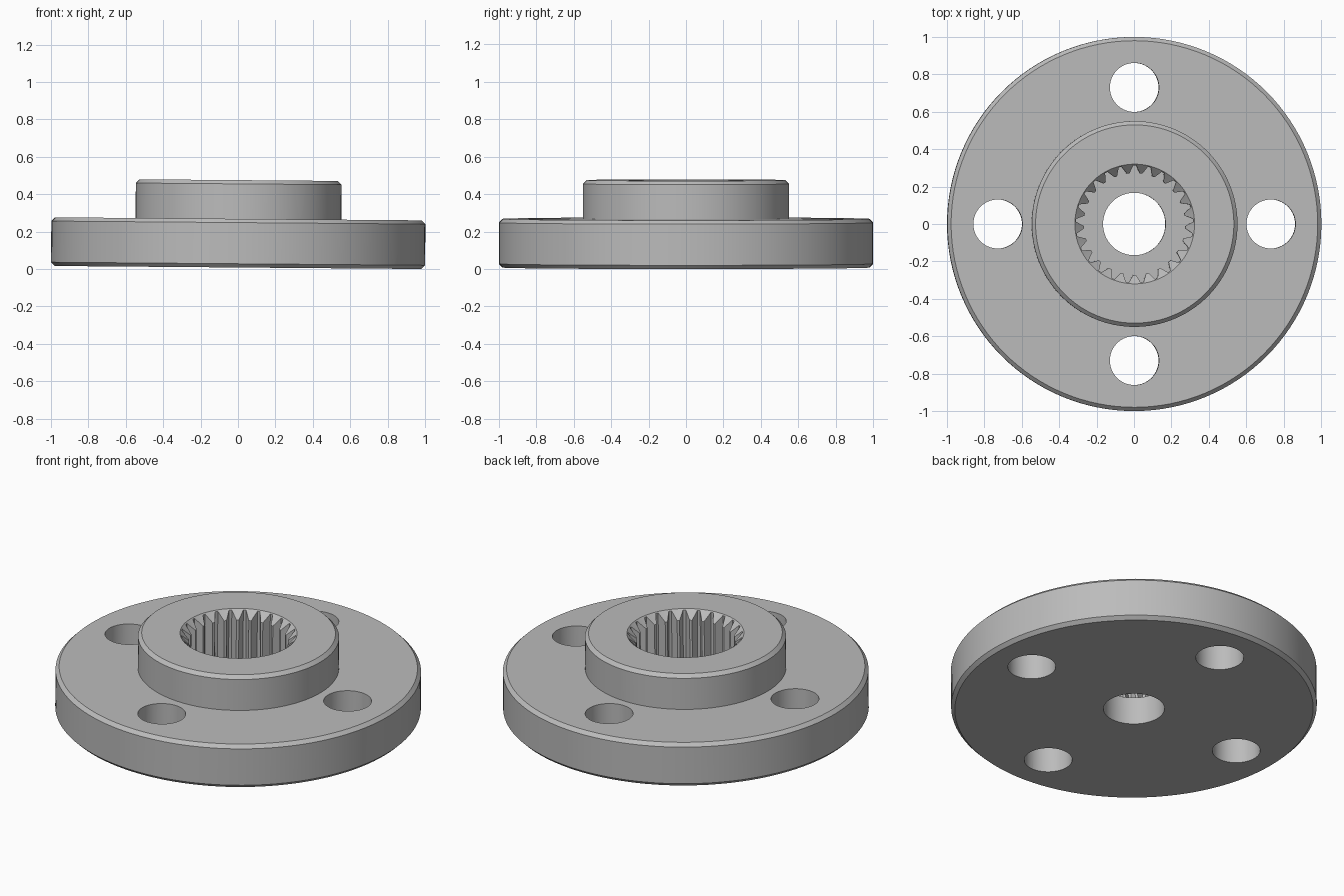
import bpy, bmesh
from math import cos, sin, tau, radians

if "Cube" in bpy.data.objects:
    bpy.data.objects.remove(bpy.data.objects["Cube"], do_unlink=True)

SEGMENTS, TEETH = 128, 25
FLANGE, HUB, FLOOR, CHAMFER = 0.26, 0.467, 0.165, 0.02

# Plain metal
metal = bpy.data.materials.new("grey metal")
metal.use_nodes = True
grey = (0.5, 0.5, 0.5, 1)
metal.diffuse_color = grey
metal.node_tree.nodes["Principled BSDF"].inputs["Base Color"].default_value = grey


def stack(name, rings):
    """Closed solid skinned through rings of points, capped at both ends."""
    bm = bmesh.new()
    loops = [[bm.verts.new(p) for p in ring] for ring in rings]
    for low, high in zip(loops, loops[1:]):
        for i in range(len(low)):
            j = (i + 1) % len(low)
            bm.faces.new((low[i], low[j], high[j], high[i]))
    bm.faces.new(loops[0][::-1])
    bm.faces.new(loops[-1])
    mesh = bpy.data.meshes.new(name)
    bm.to_mesh(mesh)
    bm.free()
    mesh.materials.append(metal)
    obj = bpy.data.objects.new(name, mesh)
    bpy.context.collection.objects.link(obj)
    return obj


def circle(r, z, cx=0, cy=0, n=SEGMENTS):
    return [(cx + r * cos(tau * i / n), cy + r * sin(tau * i / n), z) for i in range(n)]


def spline_ring(z, tip=0.272, root=0.314):
    """Toothed outline with narrow flats at tips and roots."""
    points = []
    for k in range(TEETH):
        for offset, r in ((-0.1, tip), (0.1, tip), (0.4, root), (0.6, root)):
            a = tau * (k + offset) / TEETH - tau / 4
            points.append((r * cos(a), r * sin(a), z))
    return points


# Flange and hub turned as one piece with chamfered rims
profile = [(1 - CHAMFER, 0), (1, CHAMFER), (1, FLANGE - CHAMFER), (1 - CHAMFER, FLANGE),
           (0.55, FLANGE), (0.55, HUB - CHAMFER), (0.55 - CHAMFER, HUB)]
disc = stack("splined_flange", [circle(r, z) for r, z in profile])

# Cutters: centre bore, toothed socket, socket chamfer and bolt holes
cutters = [
    stack("bore_cutter", [circle(0.167, -0.1), circle(0.167, FLOOR + 0.05)]),
    stack("socket_cutter", [spline_ring(FLOOR), spline_ring(HUB + 0.1)]),
    stack("chamfer_cutter", [circle(0.26, HUB - 0.06), circle(0.34, HUB + 0.02)]),
]
for k in range(4):
    x, y = 0.73 * cos(tau * k / 4), 0.73 * sin(tau * k / 4)
    cutters.append(stack("bolt_hole_cutter", [circle(0.131, z, x, y, 64) for z in (-0.1, FLANGE + 0.1)]))

bpy.ops.object.select_all(action="DESELECT")
bpy.context.view_layer.objects.active = disc
disc.select_set(True)
for cutter in cutters:
    cut = disc.modifiers.new("cut", "BOOLEAN")
    cut.operation, cut.solver, cut.object = "DIFFERENCE", "EXACT", cutter
    bpy.ops.object.modifier_apply(modifier=cut.name)
    bpy.data.objects.remove(cutter, do_unlink=True)

bpy.ops.object.shade_smooth_by_angle(angle=radians(30))

# The piece rests with a very slight lean
disc.rotation_euler.y = radians(0.47)
disc.location.z = 0.008
